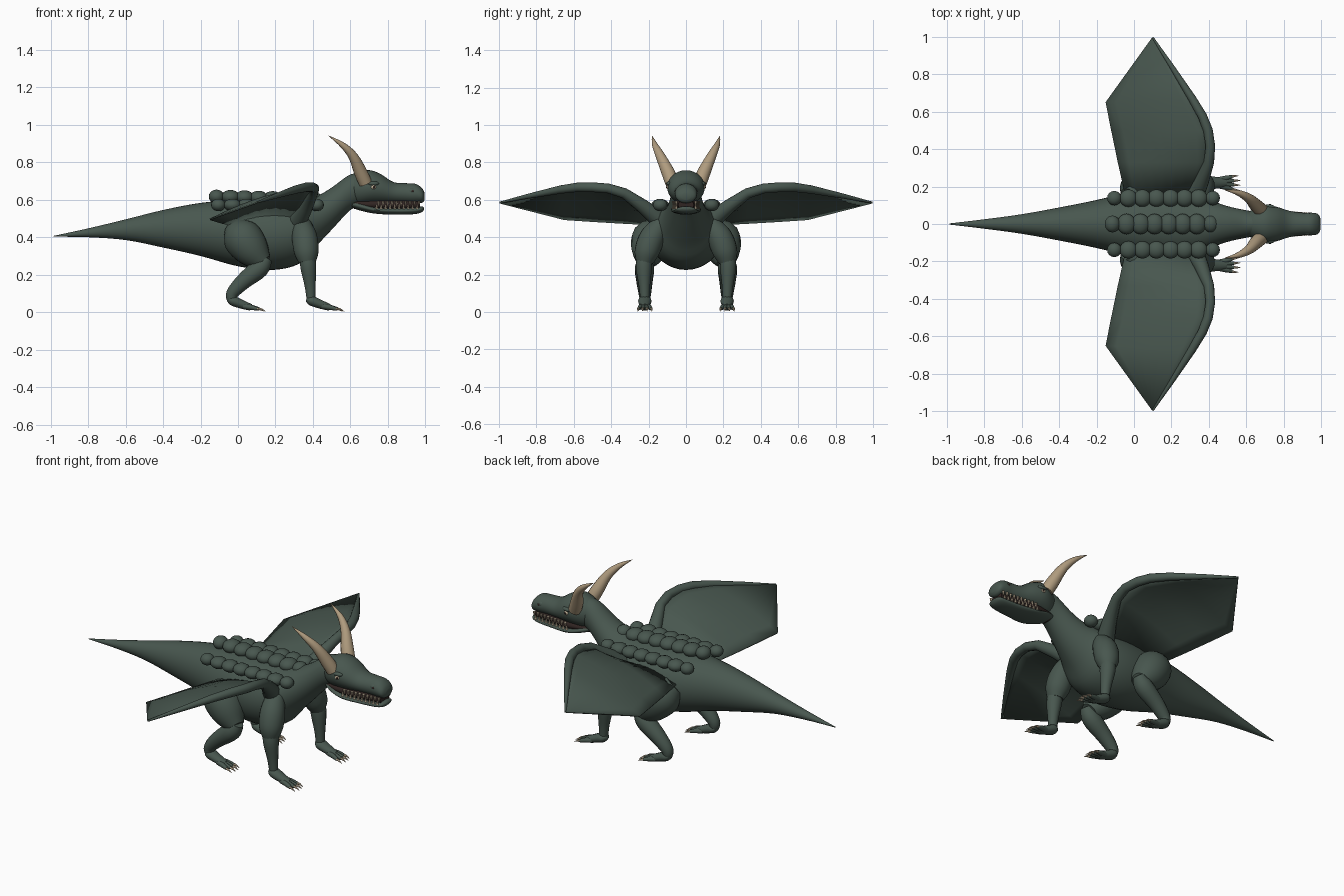
import bpy, bmesh, math
from mathutils import Vector, Matrix

cube = bpy.data.objects.get("Cube")
if cube:
    bpy.data.objects.remove(cube, do_unlink=True)


def material(name, rgb):
    m = bpy.data.materials.new(name)
    m.use_nodes = True
    color = (*rgb, 1)
    m.diffuse_color = color
    m.node_tree.nodes["Principled BSDF"].inputs["Base Color"].default_value = color
    return m


GREEN = material("dark green hide", (.065, .095, .078))
HORN = material("tan horn", (.43, .33, .21))
TOOTH = material("ivory", (.58, .48, .34))
DARK = material("mouth dark", (.03, .018, .016))


def finish(name, bm, mat):
    bmesh.ops.recalc_face_normals(bm, faces=bm.faces)
    mesh = bpy.data.meshes.new(name)
    bm.to_mesh(mesh)
    bm.free()
    mesh.materials.append(mat)
    obj = bpy.data.objects.new(name, mesh)
    bpy.context.collection.objects.link(obj)
    bpy.ops.object.select_all(action="DESELECT")
    obj.select_set(True)
    bpy.context.view_layer.objects.active = obj
    bpy.ops.object.shade_smooth_by_angle(angle=math.radians(50))
    return obj


def smooth_rows(rows, steps):
    """Catmull-Rom interpolation of tuples."""
    rows = [Vector(r) for r in rows]
    out = []
    for i in range(len(rows) - 1):
        b, c = rows[i], rows[i + 1]
        a, d = rows[max(i - 1, 0)], rows[min(i + 2, len(rows) - 1)]
        for k in range(steps):
            t = k / steps
            out.append(b + (c - a) * t / 2 + (a * 2 - b * 5 + c * 4 - d) * t**2 / 2
                       + (b * 3 - a - c * 3 + d) * t**3 / 2)
    return out + [rows[-1]]


def skin(bm, rings):
    loops = [[bm.verts.new(p) for p in ring] for ring in rings]
    n = len(loops[0])
    for a, b in zip(loops, loops[1:]):
        for i in range(n):
            j = (i + 1) % n
            bm.faces.new((a[i], a[j], b[j], b[i]))
    bm.faces.new(loops[0])
    bm.faces.new(loops[-1])


def circle(n):
    return [(math.cos(math.tau * i / n), math.sin(math.tau * i / n)) for i in range(n)]


def hull(name, rows, mat, sides=28, steps=4):
    """Elliptical slices along x: (x, top, bottom, half width)."""
    bm = bmesh.new()
    skin(bm, [[(x, c * w, (top + bot) / 2 + s * (top - bot) / 2) for c, s in circle(sides)]
              for x, top, bot, w in smooth_rows(rows, steps)])
    return finish(name, bm, mat)


def tube(bm, rows, side=1, ref=(0, 1, 0), sides=14, steps=4, flat=1):
    """Round limb along (x, y, z, radius), mirrored in y by side."""
    pts = smooth_rows(rows, steps)
    rings = []
    for i, p in enumerate(pts):
        t = (pts[min(i + 1, len(pts) - 1)] - pts[max(i - 1, 0)]).to_3d().normalized()
        u = Vector(ref)
        u = (u - t * u.dot(t)).normalized()
        v = t.cross(u)
        ring = [p.to_3d() + (u * c * flat + v * s) * p[3] for c, s in circle(sides)]
        rings.append([(q.x, q.y * side, q.z) for q in ring])
    skin(bm, rings)


def ball(bm, at, scale):
    bmesh.ops.create_uvsphere(bm, u_segments=16, v_segments=10, radius=1,
                              matrix=Matrix.Translation(at) @ Matrix.Diagonal((*scale, 1)))


# Body, tail and neck
hull("body", [(-.985, .407, .403, .003), (-.8, .447, .4, .025), (-.6, .495, .385, .052),
              (-.4, .545, .345, .088), (-.2, .583, .3, .128), (0, .6, .245, .175),
              (.18, .6, .225, .195), (.33, .6, .26, .175), (.42, .62, .355, .125),
              (.5, .665, .44, .095), (.6, .735, .545, .073), (.68, .74, .59, .06)], GREEN, 36)

# Head and jaw
hull("head", [(.58, .71, .6, .045), (.64, .745, .575, .08), (.7, .758, .576, .1),
              (.76, .738, .578, .092), (.83, .694, .58, .07), (.9, .688, .58, .06),
              (.95, .684, .58, .06), (.983, .66, .584, .052), (.996, .635, .6, .025)], GREEN)
hull("mouth", [(.62, .6, .55, .05), (.75, .61, .54, .07), (.9, .61, .54, .05),
               (.97, .6, .545, .042)], DARK)
hull("lower_jaw", [(.6, .6, .56, .04), (.66, .585, .54, .07), (.74, .563, .525, .08),
                   (.85, .56, .52, .066), (.94, .562, .523, .058), (.98, .565, .533, .048),
                   (.993, .557, .547, .02)], GREEN)

# Teeth along both jaws
bm = bmesh.new()
for side in (1, -1):
    for i in range(10):
        x = .74 + .024 * i
        y = side * (.068 - .0018 * i)
        for z, flip in ((.581, math.pi), (.563, 0)):
            bmesh.ops.create_cone(bm, cap_ends=True, segments=6, radius1=.008, radius2=.002, depth=.024,
                                  matrix=Matrix.Translation((x + .01 * (flip > 0), y, z))
                                  @ Matrix.Rotation(flip, 4, "X"))
finish("teeth", bm, TOOTH)

# Eyes, pupils, brows and nostrils
for name, mat, x, y, z, scale in (
        ("eyes", TOOTH, .722, .094, .667, (.015, .011, .012)),
        ("pupils", DARK, .726, .103, .667, (.006, .004, .007)),
        ("brows", GREEN, .72, .085, .686, (.034, .02, .013)),
        ("nostril_rims", GREEN, .925, .045, .646, (.022, .015, .018)),
        ("nostrils", DARK, .932, .057, .646, (.009, .004, .006))):
    bm = bmesh.new()
    for side in (1, -1):
        ball(bm, (x, y * side, z), scale)
    finish(name, bm, mat)

# Horns
for label, side in (("left", 1), ("right", -1)):
    bm = bmesh.new()
    tube(bm, [(.68, .075, .69, .036), (.655, .095, .745, .036), (.615, .135, .83, .026),
              (.56, .165, .89, .016), (.483, .182, .942, .001)], side)
    finish(label + "_horn", bm, HORN)

# Rounded scales in three rows along the back
bm = bmesh.new()
for i in range(8):
    x = -.115 + .075 * i
    end = .82 if i in (0, 7) else 1
    ball(bm, (x, 0, .617 - .002 * i), (.05 * end, .055 * end, .037))
    for side in (1, -1):
        ball(bm, (x + .01, side * .138, .572), (.047 * end, .047 * end, .033))
finish("back_scales", bm, GREEN)

# Wings: a bent leading bone with a domed membrane behind it
lead = [(.32, .14, .49, .05), (.4, .33, .635, .028), (.395, .5, .667, .026),
        (.31, .67, .655, .022), (.1, .995, .585, .005)]
trail = [(-.04, .13, .465), (-.085, .33, .475), (-.12, .5, .485), (-.15, .65, .495), (.095, .99, .582)]
CHORD = 8
for label, side in (("left", 1), ("right", -1)):
    bm = bmesh.new()
    tube(bm, lead, side, ref=(0, 0, 1), steps=2)
    finish(label + "_wing_bone", bm, GREEN)

    bm = bmesh.new()
    rows = []
    for i, (a, b) in enumerate(zip(lead, trail)):
        a, b = Vector(a[:3]), Vector(b)
        row = []
        for k in range(CHORD + 1):
            p = a.lerp(b, k / CHORD)
            bulge = (.03, .03, .03, .02, 0)[i] * math.sin(math.pi * k / CHORD)
            row.append(bm.verts.new((p.x, p.y * side, p.z + bulge)))
        rows.append(row)
    for a, b in zip(rows, rows[1:]):
        for k in range(CHORD):
            bm.faces.new((a[k], a[k + 1], b[k + 1], b[k]))
    wing = finish(label + "_wing_membrane", bm, GREEN)
    solid = wing.modifiers.new("thickness", "SOLIDIFY")
    solid.thickness = .008
    solid.offset = 0

# Legs, each a thick upper part over a slimmer lower part
LEGS = {
    "front": ([(.34, .13, .47, .05), (.355, .18, .4, .068), (.365, .21, .32, .066), (.37, .222, .265, .045)],
              [(.37, .222, .3, .04), (.375, .225, .24, .043), (.385, .222, .14, .03), (.39, .22, .065, .024)]),
    "hind": ([(-.02, .14, .45, .06), (.02, .18, .4, .105), (.08, .2, .325, .093), (.135, .215, .265, .05)],
             [(.15, .22, .29, .035), (.115, .222, .235, .052), (.03, .222, .165, .044),
              (-.03, .22, .1, .034), (-.03, .22, .06, .027)]),
}
for label, side in (("left", 1), ("right", -1)):
    for place, (upper, lower) in LEGS.items():
        name = f"{label}_{place}"
        bm = bmesh.new()
        tube(bm, upper, side, sides=18)
        finish(name + "_upper_leg", bm, GREEN)
        bm = bmesh.new()
        tube(bm, lower, side)
        finish(name + "_lower_leg", bm, GREEN)

        # Foot with fanned toes and claws
        x = lower[-1][0]
        foot, claws = bmesh.new(), bmesh.new()
        tube(foot, [(x - .025, .22, .07, .012), (x, .22, .062, .027), (x + .05, .22, .042, .024),
                    (x + .1, .22, .025, .018)], side, flat=1.3)
        for k in (-1.5, -.5, .5, 1.5):
            reach = .148 - .01 * abs(k)
            y = .22 + .022 * k
            tube(foot, [(x + .06, .22 + .01 * k, .032, .015), (x + .1, .22 + .016 * k, .026, .014),
                        (x + reach, y, .017, .009)], side, sides=8, steps=2)
            tube(claws, [(x + reach - .008, y, .018, .008), (x + reach + .012, y + .002 * k, .016, .006),
                         (x + reach + .034, y + .003 * k, .004, .001)], side, sides=6, steps=2)
        finish(name + "_foot", foot, GREEN)
        finish(name + "_claws", claws, TOOTH)
